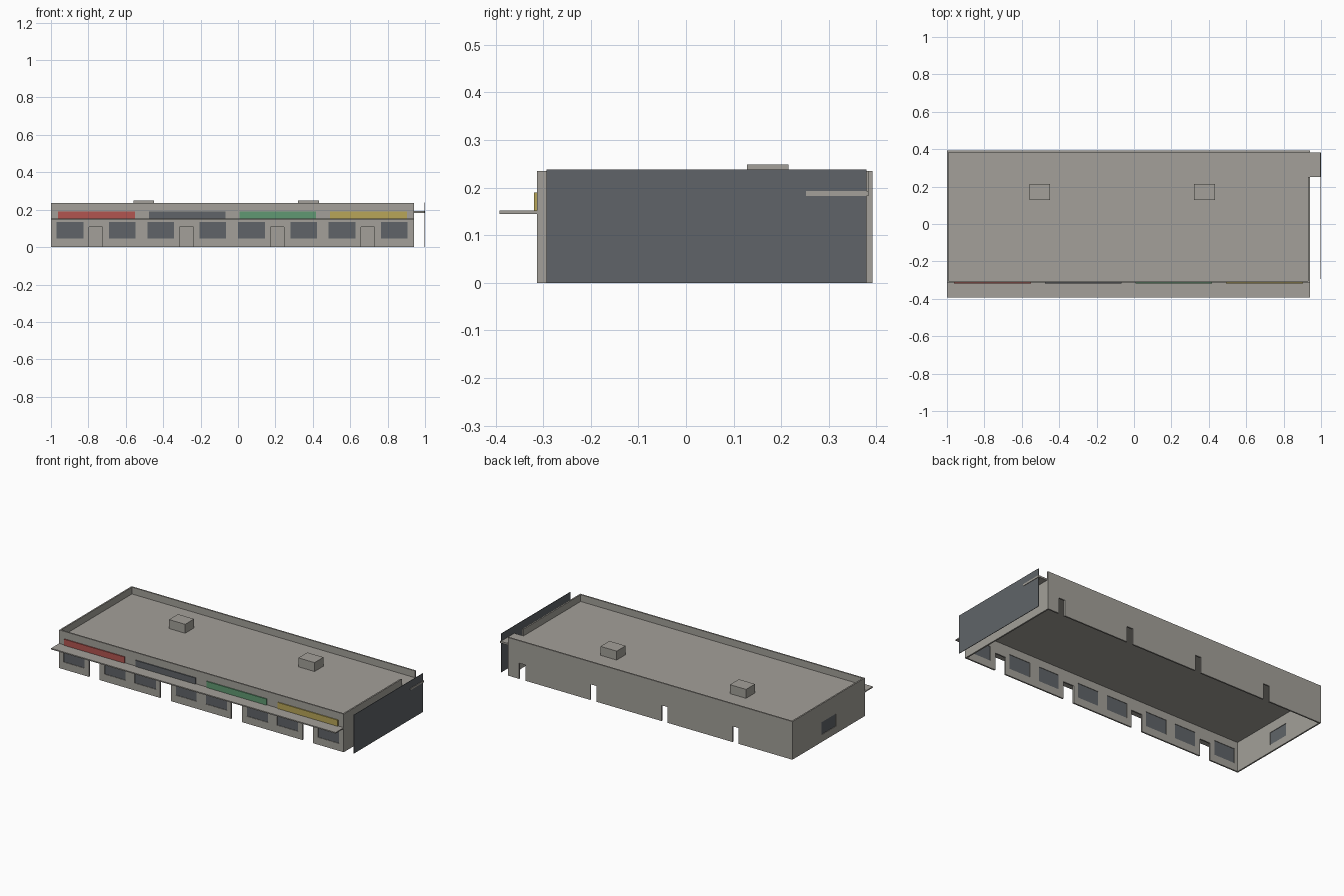
import bpy
import bmesh
from mathutils import Vector

if "Cube" in bpy.data.objects:
    bpy.data.objects.remove(bpy.data.objects["Cube"])


def material(name, rgb):
    m = bpy.data.materials.new(name)
    m.diffuse_color = (*rgb, 1)
    m.use_nodes = True
    m.node_tree.nodes["Principled BSDF"].inputs["Base Color"].default_value = m.diffuse_color
    return m


GREY = material("concrete grey", (0.366, 0.352, 0.319))
DARK = material("dark slate", (0.115, 0.127, 0.138))
RED = material("sign red", (0.445, 0.091, 0.08))
GREEN = material("sign green", (0.117, 0.314, 0.168))
YELLOW = material("sign yellow", (0.479, 0.381, 0.098))


def finish(name, bm, mat):
    bmesh.ops.recalc_face_normals(bm, faces=bm.faces)
    me = bpy.data.meshes.new(name)
    bm.to_mesh(me)
    bm.free()
    me.materials.append(mat)
    ob = bpy.data.objects.new(name, me)
    bpy.context.collection.objects.link(ob)
    return ob


def box(name, x, y, z, mat):
    bm = bmesh.new()
    bmesh.ops.create_cube(bm, size=1)
    for v in bm.verts:
        v.co = [lo + (c + 0.5) * (hi - lo) for c, (lo, hi) in zip(v.co, (x, y, z))]
    return finish(name, bm, mat)


def wall(name, along, span, height, depth, holes):
    """Wall running along x or y; holes are (u0, u1, z0, z1) openings."""
    us = sorted({*span, *(u for h in holes for u in h[:2])})
    zs = sorted({0, height, *(z for h in holes for z in h[2:])})
    bm = bmesh.new()
    for u0, u1 in zip(us, us[1:]):
        for z0, z1 in zip(zs, zs[1:]):
            cu, cz = (u0 + u1) / 2, (z0 + z1) / 2
            if any(a < cu < b and c < cz < d for a, b, c, d in holes):
                continue
            pts = [(u0, z0), (u1, z0), (u1, z1), (u0, z1)]
            bm.faces.new([bm.verts.new((u, depth[0], z) if along == "x"
                                       else (depth[0], u, z)) for u, z in pts])
    bmesh.ops.remove_doubles(bm, verts=bm.verts, dist=1e-5)
    # thicken the pierced sheet
    t = depth[1] - depth[0]
    out = bmesh.ops.extrude_face_region(bm, geom=bm.faces[:], use_keep_orig=True)
    moved = [g for g in out["geom"] if isinstance(g, bmesh.types.BMVert)]
    bmesh.ops.translate(bm, verts=moved,
                        vec=Vector((0, t, 0) if along == "x" else (t, 0, 0)))
    return finish(name, bm, GREY)


# Overall dimensions
X0, X1, Y0, Y1, H, T = -1.0, 0.94, -0.313, 0.392, 0.235, 0.009
ROOF = (0.182, 0.193)
UNIT = (X1 - X0) / 4
starts = [X0 + UNIT * i for i in range(4)]
SILL, HEAD = 0.045, 0.135

# Front wall with doors and shop windows
windows = [(s + a, s + b, SILL, HEAD) for s in starts
           for a, b in ((0.03, 0.174), (0.31, 0.452))]
doors = [(s + 0.203, s + 0.276, 0, 0.107) for s in starts]
wall("front_wall", "x", (X0, X1), H, (Y0, Y0 + T), windows + doors)
for i, (a, b, c, d) in enumerate(windows):
    box(f"front_window_{i + 1}", (a, b), (Y0 + 0.003, Y0 + 0.006), (c, d), DARK)

# Back wall with service doors
wall("back_wall", "x", (X0, X1), H, (Y1 - T, Y1),
     [(s + 0.366, s + 0.408, 0, 0.097) for s in starts])

# Left wall with one window
inner = (Y0 + T, Y1 - T)
wall("left_wall", "y", inner, H, (X0, X0 + T), [(-0.03, 0.108, SILL, 0.122)])
box("left_window", (X0 + 0.003, X0 + 0.006), (-0.03, 0.108), (SILL, 0.122), DARK)

# Right wall, parapet open at the walkway
wall("right_wall", "y", inner, H, (X1 - T, X1), [(0.252, inner[1], ROOF[0], H)])

# Roof, walkway and outer side panel
box("roof", (X0 + T, X1 - T), inner, ROOF, GREY)
box("walkway", (X1 - T, 1.0), (0.252, inner[1]), ROOF, GREY)
box("side_panel", (0.994, 0.997), (-0.293, 0.379), (0, 0.238), DARK)

# Roof vents
for i, x in enumerate((-0.56, 0.322)):
    box(f"roof_vent_{i + 1}", (x, x + 0.11), (0.128, 0.215), (ROOF[1], 0.248), GREY)

# Front canopy and shop signs
box("canopy", (X0, X1), (-0.392, Y0), (0.145, 0.152), GREY)
for i, (s, m) in enumerate(zip(starts, (RED, DARK, GREEN, YELLOW))):
    box(f"sign_{i + 1}", (s + 0.038, s + 0.448), (Y0 - 0.006, Y0), (0.152, 0.19), m)
